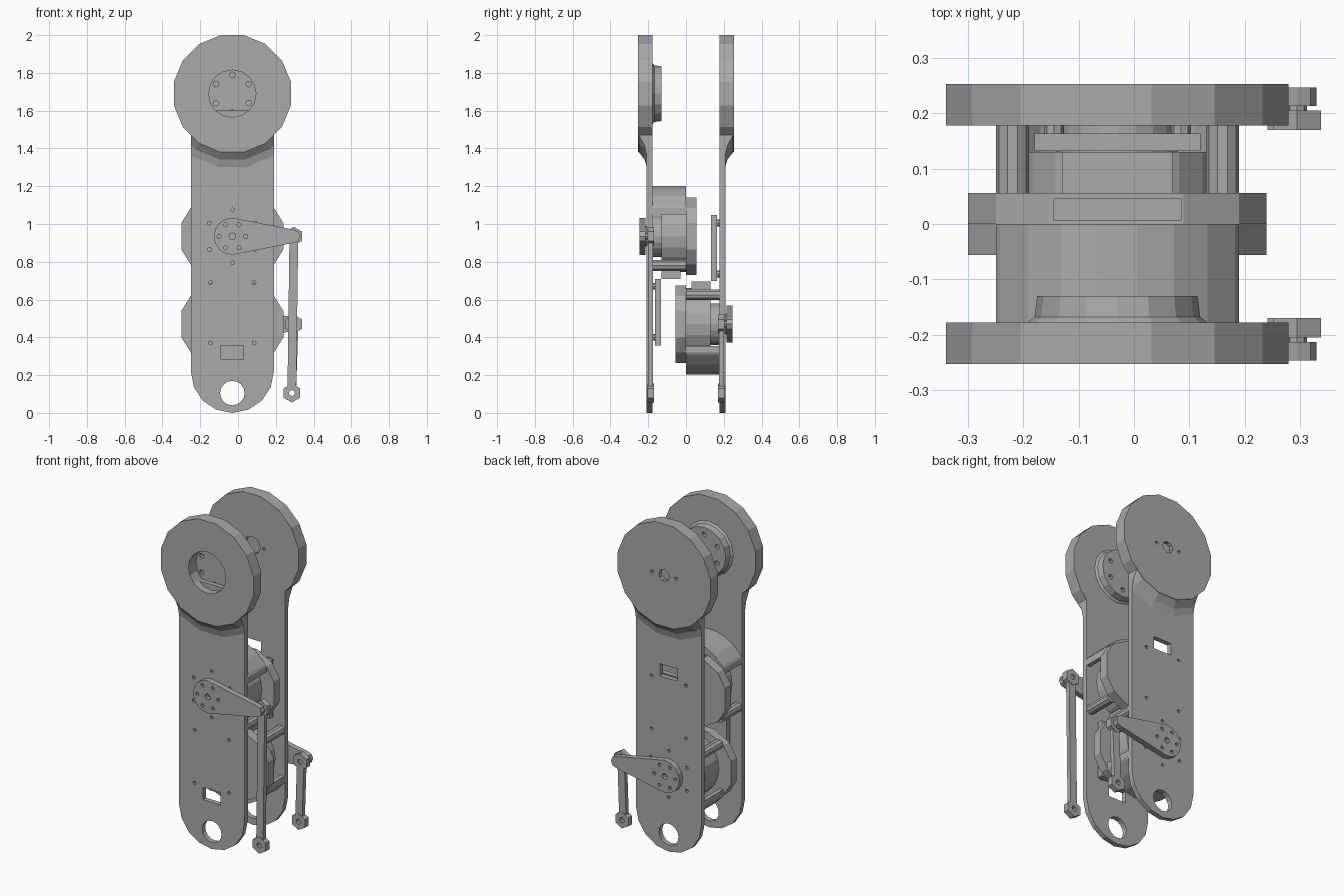
import bpy, bmesh, math
from mathutils import Vector

if "Cube" in bpy.data.objects:
    bpy.data.objects.remove(bpy.data.objects["Cube"], do_unlink=True)

CX = -0.03          # centre line of the two side plates
IN, OUT, RIM = 0.178, 0.208, 0.253   # plate inner face, outer face, head outer face

grey = bpy.data.materials.new("metal grey")
grey.use_nodes = True
grey.diffuse_color = (0.4, 0.4, 0.4, 1)
grey.node_tree.nodes["Principled BSDF"].inputs["Base Color"].default_value = (0.4, 0.4, 0.4, 1)


def circle(x, z, r, n=16, turn=0.0):
    return [(x + r * math.cos(math.tau * (i + turn) / n),
             z + r * math.sin(math.tau * (i + turn) / n)) for i in range(n)]


def rect(x, z, w, h):
    return [(x + a * w / 2, z + b * h / 2) for a, b in ((-1, -1), (1, -1), (1, 1), (-1, 1))]


def finish(name, bm):
    bmesh.ops.recalc_face_normals(bm, faces=bm.faces[:])
    mesh = bpy.data.meshes.new(name)
    bm.to_mesh(mesh)
    bm.free()
    mesh.materials.append(grey)
    ob = bpy.data.objects.new(name, mesh)
    bpy.context.collection.objects.link(ob)
    return ob


def loft_bm(rings):
    """Join outlines, each given as (xz points, y), and cap both ends."""
    bm = bmesh.new()
    loops = [[bm.verts.new((x, y, z)) for x, z in pts] for pts, y in rings]
    for a, b in zip(loops, loops[1:]):
        for i in range(len(a)):
            j = (i + 1) % len(a)
            bm.faces.new((a[i], a[j], b[j], b[i]))
    bm.faces.new(loops[0])
    bm.faces.new(loops[-1])
    return bm


def loft(name, rings):
    return finish(name, loft_bm(rings))


def prism(name, pts, y0, y1):
    return loft(name, [(pts, y0), (pts, y1)])


def clip(bm, co, normal):
    """Cut away what lies on the normal side and close the cut."""
    geom = bm.verts[:] + bm.edges[:] + bm.faces[:]
    cut = bmesh.ops.bisect_plane(bm, geom=geom, plane_co=co, plane_no=normal, clear_outer=True)
    edges = [e for e in cut["geom_cut"] if isinstance(e, bmesh.types.BMEdge)]
    bmesh.ops.holes_fill(bm, edges=edges, sides=0)


def cut(ob, cutters):
    """Subtract prisms given as (outline, y0, y1)."""
    bm = bmesh.new()
    for pts, y0, y1 in cutters:
        part = loft_bm([(pts, y0), (pts, y1)])
        bmesh.ops.recalc_face_normals(part, faces=part.faces[:])
        tmp = bpy.data.meshes.new("tmp")
        part.to_mesh(tmp)
        part.free()
        bm.from_mesh(tmp)
        bpy.data.meshes.remove(tmp)
    tool = finish("cutter", bm)
    mod = ob.modifiers.new("holes", "BOOLEAN")
    mod.operation, mod.solver, mod.object = "DIFFERENCE", "EXACT", tool
    bpy.context.view_layer.update()
    dg = bpy.context.evaluated_depsgraph_get()
    mesh = bpy.data.meshes.new_from_object(ob.evaluated_get(dg))
    ob.modifiers.clear()
    ob.data = mesh
    bpy.data.objects.remove(tool, do_unlink=True)


def hull(name, outlines, y0, y1):
    bm = bmesh.new()
    for pts in outlines:
        for x, z in pts:
            for y in (y0, y1):
                bm.verts.new((x, y, z))
    res = bmesh.ops.convex_hull(bm, input=bm.verts[:])
    loose = {g for g in res["geom_interior"] + res["geom_unused"] if isinstance(g, bmesh.types.BMVert)}
    bmesh.ops.delete(bm, geom=list(loose), context="VERTS")
    bmesh.ops.dissolve_limit(bm, angle_limit=0.01, verts=bm.verts[:], edges=bm.edges[:])
    return finish(name, bm)


def build_side(side, s, flip):
    """One plate with its motor, board, arm and link; s is the y direction."""
    def zf(z):
        return 1.405 - z if flip else z
    up = -1 if flip else 1
    mz = zf(0.935)
    through = (s * 0.1, s * 0.3)

    # long plate with round foot
    foot = [(CX + 0.22 * math.cos(a), 0.22 + 0.22 * math.sin(a))
            for a in (math.pi + i * math.pi / 8 for i in range(9))]
    plate = prism(side + "_plate", foot + [(CX + 0.22, 1.6), (CX - 0.22, 1.6)], s * IN, s * OUT)
    bolts = [(CX + 0.14 * math.sin(k * math.pi / 3), mz + 0.14 * math.cos(k * math.pi / 3)) for k in range(6)]
    bolts += [(CX + x, zf(z)) for x in (-0.115, 0.115) for z in (0.37, 0.69)]
    holes = [(circle(x, z, 0.01, 8), *through) for x, z in bolts]
    holes.append((circle(CX, 0.105, 0.065), *through))
    holes.append((rect(CX, zf(0.32), 0.12, 0.075), *through))
    cut(plate, holes)

    # round head
    disc = circle(CX, 1.69, 0.316, 16, 0.5)
    head = prism(side + "_head", disc, s * IN, s * RIM)
    if flip:
        cut(head, [(circle(CX, 1.69, 0.035, 10), s * 0.23, s * 0.3),
                   (circle(CX, 1.69, 0.016, 10), *through),
                   (circle(CX, 1.69, 0.055, 8), s * 0.1, s * 0.205)]
            + [(circle(CX + x, 1.69, 0.01, 8), *through) for x in (-0.08, 0.08)])
    else:
        cut(head, [(circle(CX, 1.69, 0.125), *through)])
        hub = loft("head_hub", [(circle(CX, 1.69, r), s * y) for r, y in
                                ((0.165, 0.18), (0.15, 0.168), (0.145, 0.13))])
        ring = [(CX + 0.1 * math.sin(k * math.pi / 3), 1.69 + 0.1 * math.cos(k * math.pi / 3)) for k in range(6)]
        cut(hub, [(circle(CX, 1.69, 0.125), s * 0.15, s * 0.3)]
            + [(circle(x, z, 0.015, 8), s * 0.1, s * 0.3) for x, z in ring])

    # sloping blend between head and plate
    bm = loft_bm([(circle(CX, 1.69, r, 16, 0.5), s * y) for r, y in
                  ((0.395, 0.19), (0.395, OUT), (0.355, 0.22), (0.316, 0.25))])
    clip(bm, Vector((CX + 0.22, 0, 0)), Vector((1, 0, 0)))
    clip(bm, Vector((CX - 0.22, 0, 0)), Vector((-1, 0, 0)))
    clip(bm, Vector((0, 0, 1.5)), Vector((0, 0, 1)))
    blend = finish(side + "_head_blend", bm)
    cut(blend, [(circle(CX, 1.69, 0.2), *through)])

    # motor: body, gearbox, connector
    prism(side + "_motor_body", circle(CX, mz, 0.19, 20), 0, s * 0.13)
    prism(side + "_motor_gearbox", circle(CX, mz, 0.11, 20), s * 0.13, s * IN)
    prism(side + "_motor_connector", rect(CX, mz - up * 0.2, 0.2, 0.05), s * 0.03, s * 0.13)

    # motor end cap with a slot in its top
    half = ((0.12, -0.205), (0.22, -0.15), (0.27, -0.07), (0.27, 0.07), (0.22, 0.15), (0.12, 0.205))
    outline = [(CX + x, mz + z) for x, z in half] + [(CX - x, mz + z) for x, z in reversed(half)]
    cap = prism(side + "_motor_cap", outline, -s * 0.056, 0)
    cut(cap, [(rect(CX, mz + up * 0.2, 0.23, 0.13), -s * 0.045, -s * 0.006)])

    # curved motor shroud
    bm = loft_bm([(circle(CX, mz, 0.268, 24, 0.5), s * y) for y in (0.0, IN)])
    clip(bm, Vector((CX + 0.22, 0, 0)), Vector((1, 0, 0)))
    clip(bm, Vector((CX - 0.22, 0, 0)), Vector((-1, 0, 0)))
    clip(bm, Vector((0, 0, mz + up * 0.115)), Vector((0, 0, -up)))
    shroud = finish(side + "_motor_shroud", bm)
    cut(shroud, [(circle(CX, mz, 0.228, 24, 0.5), -s * 0.1, s * 0.3)])

    # spacer rods
    for k, x in (("left", 0.19), ("right", -0.19)):
        prism(f"{side}_{k}_spacer", circle(CX + x, mz - up * 0.155, 0.03, 10), 0, s * IN)

    # control board on four studs
    prism(side + "_board", rect(CX, zf(0.533), 0.3, 0.35), s * 0.132, s * 0.164)
    for x in (-0.115, 0.115):
        for z in (0.4, 0.67):
            prism(side + "_board_stud", circle(CX + x, zf(z), 0.018, 8), s * 0.16, s * IN)

    # crank arm
    tip = 0.295
    arm = hull(side + "_crank_arm", [circle(CX, mz, 0.098), circle(tip, mz, 0.035, 8)], s * 0.214, s * 0.247)
    pts = [(CX + 0.07 * math.cos(k * math.pi / 3), mz + 0.07 * math.sin(k * math.pi / 3)) for k in range(6)]
    cut(arm, [(circle(x, z, 0.011, 8), s * 0.2, s * 0.3) for x, z in pts]
        + [(circle(CX, mz, 0.018, 8), s * 0.2, s * 0.3)])
    prism(side + "_crank_shaft", circle(CX, mz, 0.055), s * 0.17, s * 0.216)
    prism(side + "_crank_pin", circle(tip, mz, 0.018, 8), s * 0.18, s * 0.24)

    # push rod with hexagonal eyes
    low = 0.285
    eyes = ((tip, mz), (low, 0.105))
    hull(side + "_push_rod", [rect(tip, mz - 0.035, 0.046, 0.01), rect(low, 0.14, 0.046, 0.01)],
         s * 0.174, s * 0.2)
    for x, z in eyes:
        eye = prism(side + "_rod_eye", circle(x, z, 0.05, 6, 0.5), s * 0.17, s * 0.205)
        cut(eye, [(circle(x, z, 0.016, 8), s * 0.1, s * 0.3)])


build_side("front", -1, False)
build_side("back", 1, True)
